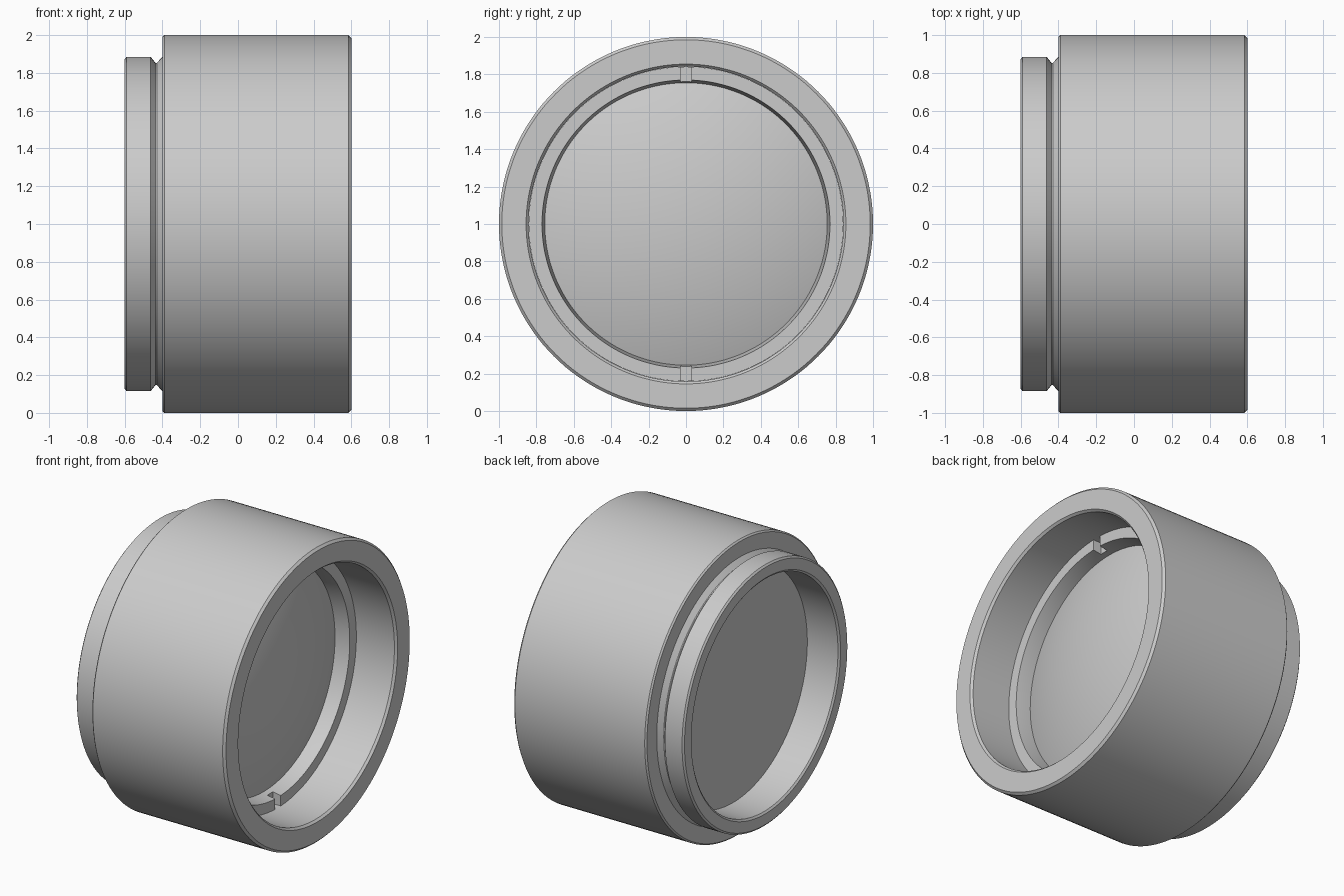
import bpy, bmesh, math

if "Cube" in bpy.data.objects:
    bpy.data.objects.remove(bpy.data.objects["Cube"], do_unlink=True)

SEGMENTS = 144

grey = bpy.data.materials.new("plain grey")
grey.use_nodes = True
grey.diffuse_color = (0.6, 0.6, 0.6, 1)
grey.node_tree.nodes["Principled BSDF"].inputs["Base Color"].default_value = (0.6, 0.6, 0.6, 1)


def finish(name, bm):
    """Turn a bmesh into a grey object."""
    bmesh.ops.remove_doubles(bm, verts=bm.verts, dist=1e-5)
    bmesh.ops.recalc_face_normals(bm, faces=bm.faces)
    mesh = bpy.data.meshes.new(name)
    bm.to_mesh(mesh)
    bm.free()
    mesh.materials.append(grey)
    obj = bpy.data.objects.new(name, mesh)
    bpy.context.collection.objects.link(obj)
    return obj


def activate(obj):
    bpy.ops.object.select_all(action='DESELECT')
    obj.select_set(True)
    bpy.context.view_layer.objects.active = obj


def smooth(obj):
    activate(obj)
    bpy.ops.object.shade_smooth_by_angle(angle=math.radians(25))


def lathe(name, profile, closed=True):
    """Revolve (x, radius) points about the horizontal x axis at z = 1."""
    bm = bmesh.new()
    rings = []
    for i in range(SEGMENTS):
        a = 2 * math.pi * i / SEGMENTS
        rings.append([bm.verts.new((x, r * math.sin(a), 1 + r * math.cos(a)))
                      for x, r in profile])
    n = len(profile)
    for i in range(SEGMENTS):
        p, q = rings[i], rings[(i + 1) % SEGMENTS]
        for j in range(n if closed else n - 1):
            k = (j + 1) % n
            corners = [p[j], p[k], q[k], q[j]]
            if profile[j][1] == 0:
                corners = corners[:3]
            elif profile[k][1] == 0:
                corners = [p[j], p[k], q[j]]
            bm.faces.new(corners)
    return finish(name, bm)


# Barrel with chamfered rims, V groove, mounting collar and lens seat
housing = lathe("housing", [
    (0.60, 0.855), (0.60, 0.985), (0.585, 1.0), (-0.39, 1.0), (-0.40, 0.99),
    (-0.40, 0.885), (-0.43, 0.853), (-0.437, 0.853), (-0.462, 0.885),
    (-0.59, 0.885), (-0.60, 0.873), (-0.60, 0.80), (-0.59, 0.787),
    (-0.36, 0.787), (-0.36, 0.842), (0.585, 0.842)])
smooth(housing)

# Plano-convex lens: flat at the back, domed toward the open end
edge_x, edge_r, bulge = 0.17, 0.835, 0.16
R = (edge_r ** 2 + bulge ** 2) / (2 * bulge)
dome_angle = math.asin(edge_r / R)
dome = []
for i in range(15):
    t = dome_angle * (1 - i / 14)
    dome.append((edge_x + bulge - R * (1 - math.cos(t)), R * math.sin(t) if i < 14 else 0))
lens = lathe("lens", [(-0.359, 0), (-0.359, edge_r)] + dome, closed=False)
smooth(lens)

# Retaining ring with a slightly tapered inner wall
ring = lathe("retaining_ring", [
    (0.30, 0.77), (0.30, 0.841), (0.175, 0.841), (0.175, 0.755), (0.20, 0.755)])

# Spanner slots at the top and bottom of the ring
bm = bmesh.new()
bmesh.ops.create_cube(bm, size=1)
for v in bm.verts:
    v.co = (0.29 + v.co.x * 0.10, v.co.y * 0.06, 1 + v.co.z * 2.2)
cutter = finish("slot_cutter", bm)
cutter.hide_render = True
cut = ring.modifiers.new("slots", 'BOOLEAN')
cut.operation = 'DIFFERENCE'
cut.solver = 'EXACT'
cut.object = cutter
activate(ring)
bpy.ops.object.modifier_apply(modifier=cut.name)
bpy.data.objects.remove(cutter, do_unlink=True)
smooth(ring)
